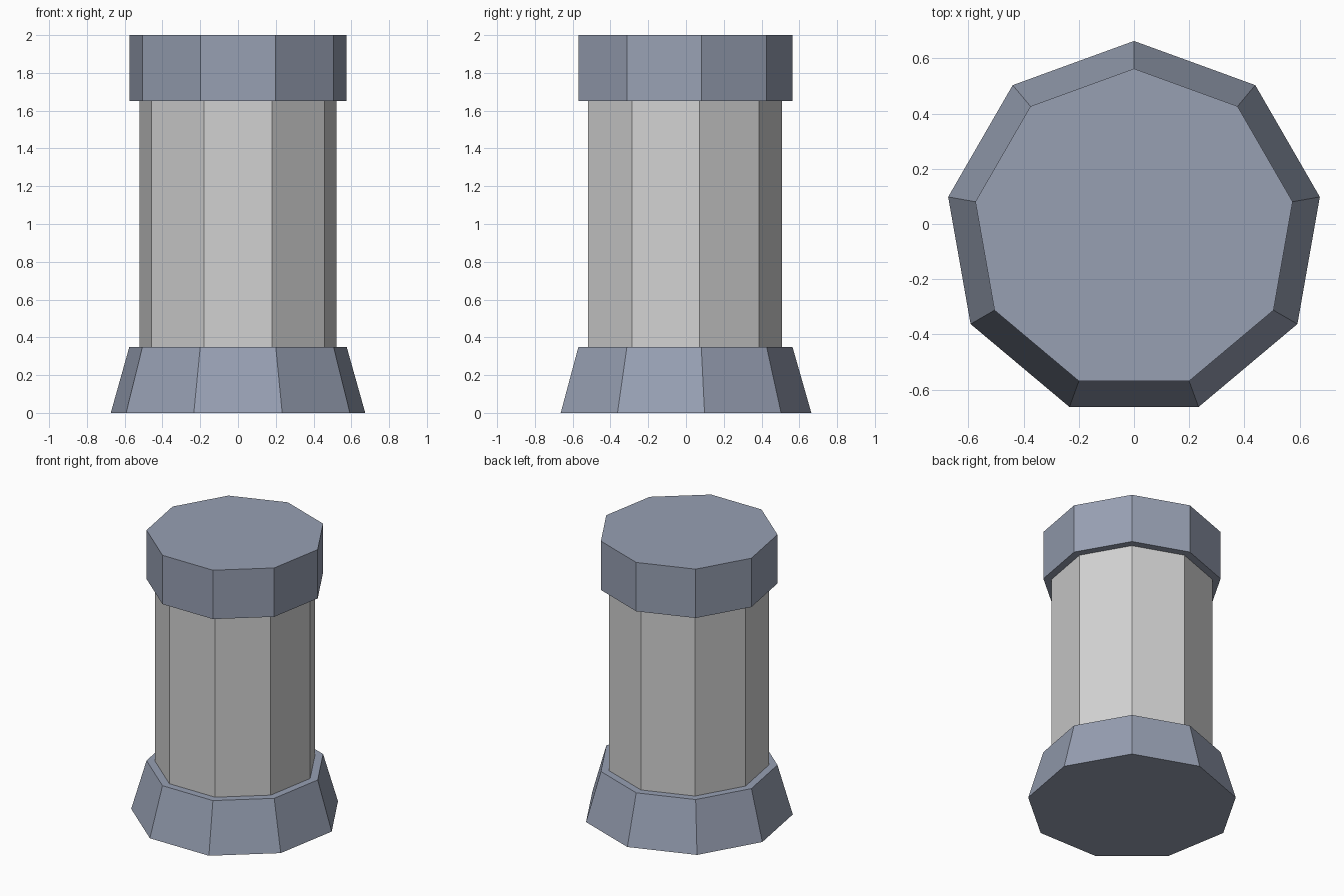
import bpy
import math

SIDES = 9
CENTRE_Y = -0.0206  # an odd-sided ring is offset to centre its bounds

if "Cube" in bpy.data.objects:
    bpy.data.objects.remove(bpy.data.objects["Cube"], do_unlink=True)


def make_material(name, rgb):
    mat = bpy.data.materials.new(name)
    mat.use_nodes = True
    colour = (*rgb, 1.0)
    mat.diffuse_color = colour
    mat.node_tree.nodes["Principled BSDF"].inputs["Base Color"].default_value = colour
    return mat


def ring(radius, z):
    """One corner points straight to the back."""
    angles = [math.pi / 2 + math.tau * i / SIDES for i in range(SIDES)]
    return [(radius * math.cos(a), CENTRE_Y + radius * math.sin(a), z) for a in angles]


def make_drum(name, bottom_radius, top_radius, z0, z1, mat):
    """Closed, flat-sided drum between two heights."""
    verts = ring(bottom_radius, z0) + ring(top_radius, z1)
    faces = [tuple(reversed(range(SIDES))), tuple(range(SIDES, 2 * SIDES))]
    for i in range(SIDES):
        j = (i + 1) % SIDES
        faces.append((i, j, j + SIDES, i + SIDES))
    mesh = bpy.data.meshes.new(name)
    mesh.from_pydata(verts, [], faces)
    mesh.materials.append(mat)
    obj = bpy.data.objects.new(name, mesh)
    bpy.context.collection.objects.link(obj)
    return obj


slate = make_material("slate_blue", (0.31, 0.35, 0.45))
stone = make_material("light_grey", (0.64, 0.64, 0.64))

# Flared foot, straight shaft and wider cap
make_drum("base", 0.684, 0.584, 0.0, 0.35, slate)
make_drum("shaft", 0.53, 0.53, 0.35, 1.65, stone)
make_drum("cap", 0.584, 0.584, 1.65, 2.0, slate)
